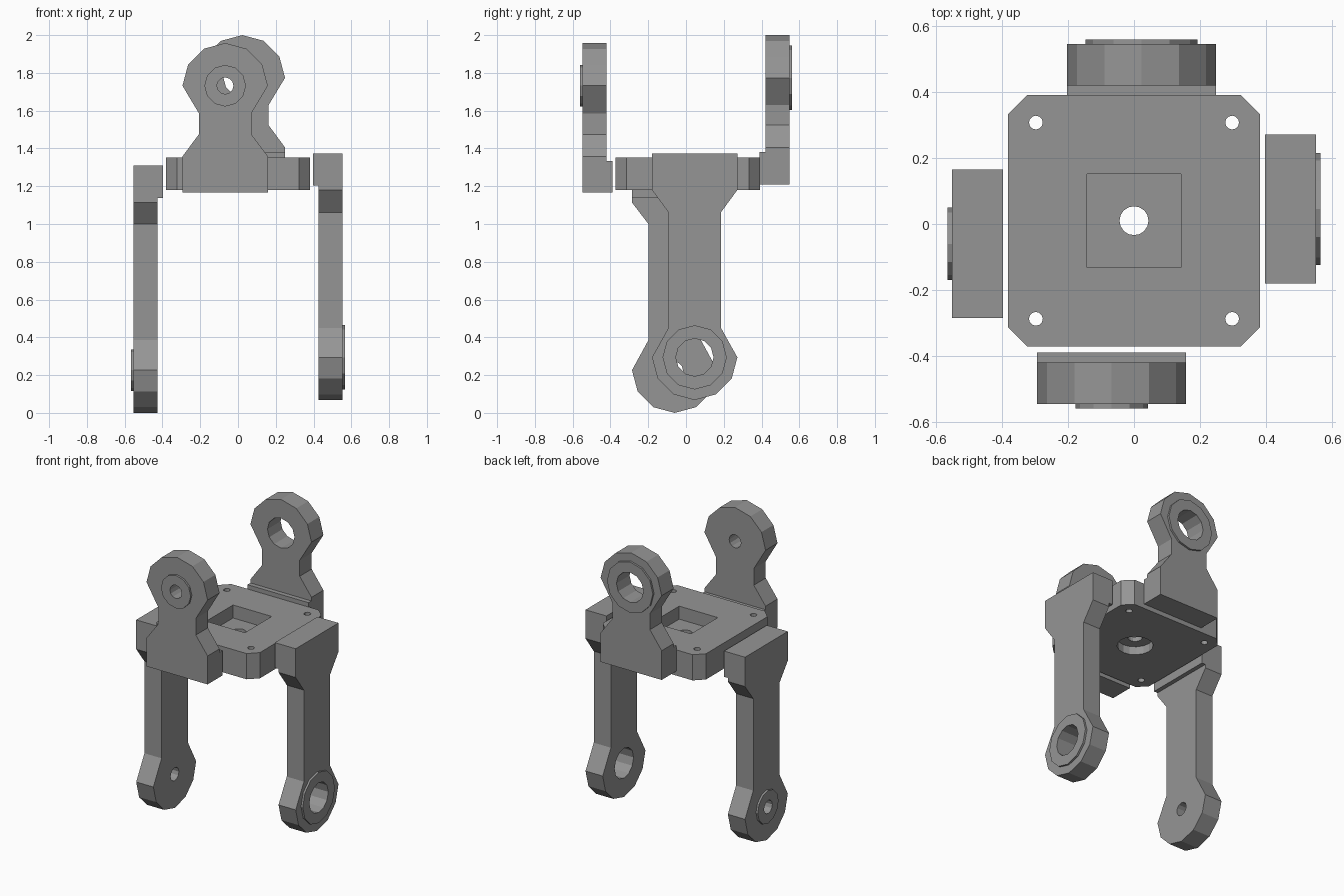
import bpy, bmesh, math

old = bpy.data.objects.get("Cube")
if old:
    bpy.data.objects.remove(old, do_unlink=True)

grey = bpy.data.materials.new("mid_grey")
grey.use_nodes = True
colour = (0.3, 0.3, 0.3, 1)
grey.diffuse_color = colour
grey.node_tree.nodes["Principled BSDF"].inputs["Base Color"].default_value = colour


def prism(name, outline, d0, d1, place):
    """Extrude a flat outline (u, v) from depth d0 to d1."""
    bm = bmesh.new()
    a = [bm.verts.new(place(u, v, d0)) for u, v in outline]
    b = [bm.verts.new(place(u, v, d1)) for u, v in outline]
    bm.faces.new(a)
    bm.faces.new(b[::-1])
    for i in range(len(a)):
        j = (i + 1) % len(a)
        bm.faces.new((a[i], b[i], b[j], a[j]))
    bmesh.ops.recalc_face_normals(bm, faces=bm.faces[:])
    mesh = bpy.data.meshes.new(name)
    bm.to_mesh(mesh)
    bm.free()
    ob = bpy.data.objects.new(name, mesh)
    bpy.context.collection.objects.link(ob)
    mesh.materials.append(grey)
    return ob


def combine(target, tool, operation):
    """Apply a boolean and remove the tool."""
    mod = target.modifiers.new("shape", 'BOOLEAN')
    mod.operation = operation
    mod.solver = 'EXACT'
    mod.object = tool
    bpy.context.view_layer.objects.active = target
    bpy.ops.object.modifier_apply(modifier=mod.name)
    bpy.data.objects.remove(tool, do_unlink=True)


def circle(u, v, r, n):
    return [(u + r * math.cos(2 * math.pi * i / n),
             v + r * math.sin(2 * math.pi * i / n)) for i in range(n)]


def rect(u0, u1, v0, v1):
    return [(u0, v0), (u1, v0), (u1, v1), (u0, v1)]


HALF, NECK = 0.226, 0.139


def bracket(name, place, centre, levels, depths, ring_r, hole_r):
    """Arm with flared base, narrow neck and round pierced head."""
    base, flare, neck_a, neck_b, head = levels
    foot, inner, outer, ring = depths
    up = 1 if head > base else -1
    side = [(HALF, base), (HALF, flare), (NECK, neck_a), (NECK, neck_b)]
    arc = [(HALF * math.cos(math.pi * i / 6), head + up * HALF * math.sin(math.pi * i / 6))
           for i in range(7)]
    outline = side + arc + [(-u, v) for u, v in reversed(side)]
    arm = prism(name, [(centre + u, v) for u, v in outline], inner, outer, place)
    # inward foot along the base
    foot_box = rect(centre - HALF, centre + HALF, base, flare - up * 0.024)
    combine(arm, prism("foot", foot_box, foot, inner + 0.05, place), 'UNION')
    # raised ring and through hole
    combine(arm, prism("ring", circle(centre, head, ring_r, 12), outer - 0.03, ring, place), 'UNION')
    combine(arm, prism("bore", circle(centre, head, hole_r, 12), 0.3, 0.7, place), 'DIFFERENCE')


def front(u, v, d): return (u, -d, v)
def back(u, v, d): return (u, d, v)
def left(u, v, d): return (d, u, v)
def right(u, v, d): return (-d, u, v)
def flat(u, v, d): return (u, v, d)


Y_DEPTHS = (0.39, 0.421, 0.547, 0.56)
X_DEPTHS = (0.398, 0.426, 0.553, 0.566)
SMALL, LARGE = (0.11, 0.044), (0.17, 0.1)
bracket("front_bracket", front, -0.068, (1.168, 1.358, 1.475, 1.586, 1.732), Y_DEPTHS, *SMALL)
bracket("back_bracket", back, 0.023, (1.21, 1.405, 1.523, 1.63, 1.774), Y_DEPTHS, *LARGE)
bracket("right_leg", right, -0.06, (1.31, 1.114, 1.0, 0.385, 0.226), X_DEPTHS, *SMALL)
bracket("left_leg", left, 0.046, (1.372, 1.18, 1.062, 0.45, 0.294), X_DEPTHS, *LARGE)

# centre plate with clipped corners
CY, S, C = 0.01, 0.382, 0.324
corners = [(S, C), (C, S), (-C, S), (-S, C), (-S, -C), (-C, -S), (C, -S), (S, -C)]
plate = prism("centre_plate", [(u, v + CY) for u, v in corners], 1.18, 1.352, flat)
# square pocket above, round counterbore below, hole between them
combine(plate, prism("pocket", rect(-0.143, 0.143, CY - 0.142, CY + 0.142), 1.265, 1.5, flat), 'DIFFERENCE')
combine(plate, prism("counterbore", circle(0, CY, 0.11, 16), 1.1, 1.235, flat), 'DIFFERENCE')
combine(plate, prism("bore", circle(0, CY, 0.044, 16), 1.0, 1.5, flat), 'DIFFERENCE')
# corner screw holes
for sx in (-1, 1):
    for sy in (-1, 1):
        hole = circle(sx * 0.298, CY + sy * 0.298, 0.021, 12)
        combine(plate, prism("screw_hole", hole, 1.0, 1.5, flat), 'DIFFERENCE')
